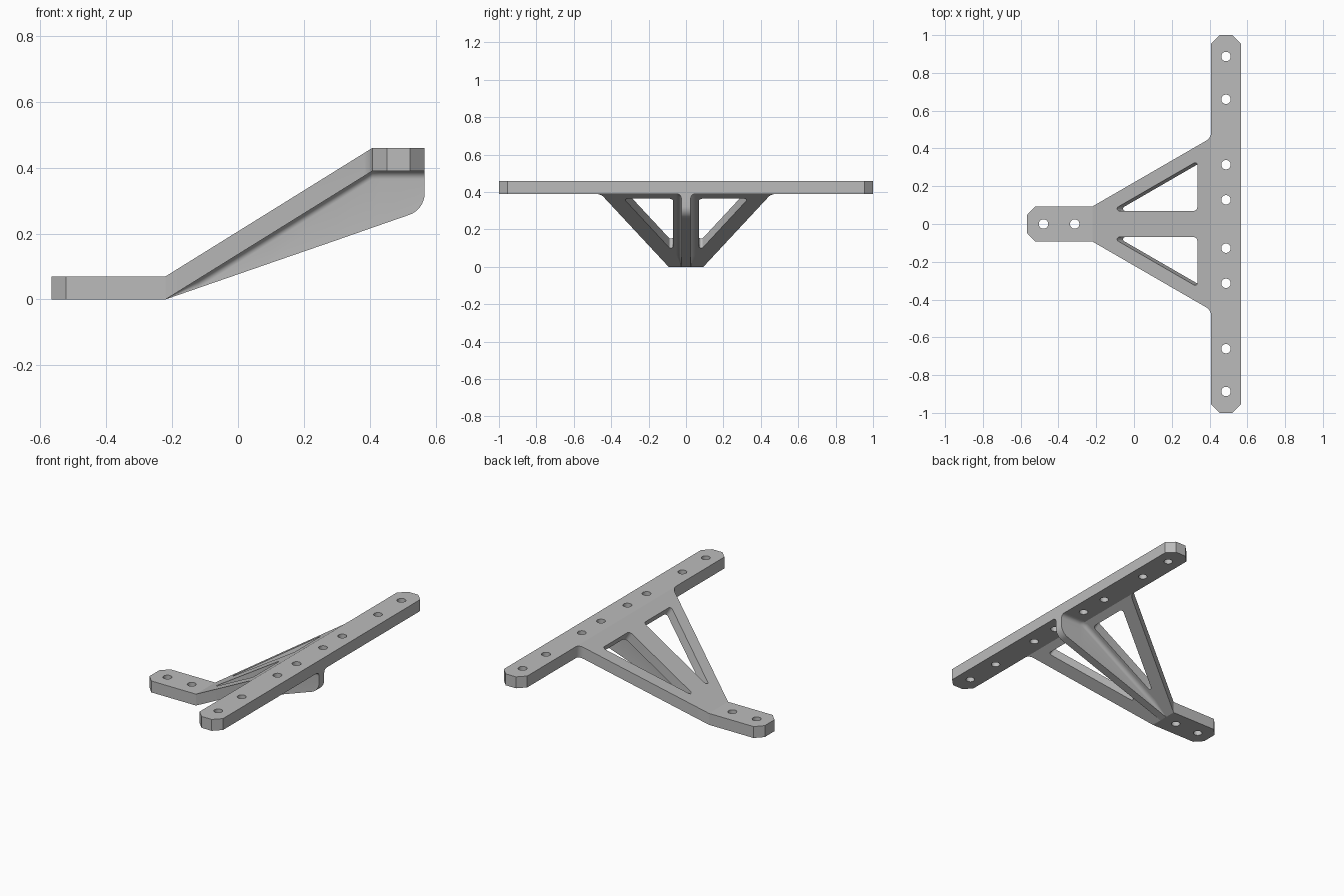
import bpy, bmesh, math
from mathutils import Vector

if "Cube" in bpy.data.objects:
    bpy.data.objects.remove(bpy.data.objects["Cube"])

metal = bpy.data.materials.new("plain_grey")
metal.diffuse_color = (0.5, 0.5, 0.5, 1)
metal.use_nodes = True
metal.node_tree.nodes["Principled BSDF"].inputs["Base Color"].default_value = metal.diffuse_color


def rounded(corners, steps=8):
    """Polygon from (x, y, radius) corners, with a tangent arc at each radius."""
    out = []
    for i, (x, y, r) in enumerate(corners):
        p = Vector((x, y))
        if r == 0:
            out.append(p)
            continue
        a = (Vector(corners[i - 1][:2]) - p).normalized()
        b = (Vector(corners[(i + 1) % len(corners)][:2]) - p).normalized()
        half = a.angle(b) / 2
        centre = p + (a + b).normalized() * (r / math.sin(half))
        start = p + a * (r / math.tan(half)) - centre
        end = p + b * (r / math.tan(half)) - centre
        sweep = start.angle(end)
        for k in range(steps + 1):
            t = k / steps
            out.append(centre + (start * math.sin((1 - t) * sweep)
                                 + end * math.sin(t * sweep)) / math.sin(sweep))
    return out


def loft(name, rings):
    """Closed solid through matching rings of points."""
    bm = bmesh.new()
    loops = [[bm.verts.new(p) for p in ring] for ring in rings]
    n = len(loops[0])
    for a, b in zip(loops, loops[1:]):
        for i in range(n):
            bm.faces.new((a[i], a[(i + 1) % n], b[(i + 1) % n], b[i]))
    bm.faces.new(loops[0])
    bm.faces.new(loops[-1])
    bmesh.ops.recalc_face_normals(bm, faces=bm.faces)
    mesh = bpy.data.meshes.new(name)
    bm.to_mesh(mesh)
    bm.free()
    mesh.materials.append(metal)
    obj = bpy.data.objects.new(name, mesh)
    bpy.context.collection.objects.link(obj)
    return obj


def boolean(target, cutter, operation):
    bpy.context.view_layer.objects.active = target
    mod = target.modifiers.new("cut", 'BOOLEAN')
    mod.object, mod.operation, mod.solver = cutter, operation, 'EXACT'
    bpy.ops.object.modifier_apply(modifier=mod.name)
    bpy.data.objects.remove(cutter)


def smooth(obj):
    bpy.ops.object.select_all(action='DESELECT')
    obj.select_set(True)
    bpy.context.view_layer.objects.active = obj
    bpy.ops.object.shade_smooth_by_angle(angle=math.radians(30))


# Main dimensions
END, BAR, BEND = 0.567, 0.408, -0.22
THICK, RISE = 0.07, 0.39
SLOPE = RISE / (BAR - BEND)


def underside(x):
    return min(max((x - BEND) * SLOPE, 0), RISE)


# Bent plate: T-shaped plan intersected with the stepped side profile
half = [(-END, 0.047, 0), (-0.523, 0.093, 0), (BEND, 0.093, 0),
        (BAR, 0.456, 0.05), (BAR, 0.955, 0), (0.453, 1, 0),
        (0.522, 1, 0), (END, 0.955, 0)]
plan = rounded(half + [(x, -y, r) for x, y, r in reversed(half)])
plate = loft("bracket_plate", [[(p.x, p.y, z) for p in plan] for z in (-0.1, 0.6)])
under = [(-0.7, 0), (BEND, 0), (BAR, RISE), (0.7, RISE)]
side = under + [(x, z + THICK) for x, z in reversed(under)]
boolean(plate, loft("side_cutter", [[(x, y, z) for x, z in side] for y in (-1.2, 1.2)]),
        'INTERSECT')

# Triangular windows, cut square to the sloping arm
normal = Vector((-SLOPE, 0, 1)).normalized()
for s in (1, -1):
    tri = rounded([(-0.122, 0.069, 0.012), (0.335, 0.069, 0.02), (0.335, 0.333, 0.012)])
    rings = [[Vector((p.x, p.y * s, (p.x - BEND) * SLOPE + THICK)) + normal * d for p in tri]
             for d in (0.05, -0.12)]
    boolean(plate, loft("window_cutter", rings), 'DIFFERENCE')

# Screw holes along the bar and the foot
holes = [(0.487, s * y) for y in (0.128, 0.314, 0.66, 0.887) for s in (1, -1)]
holes += [(-0.479, 0), (-0.314, 0)]
for hx, hy in holes:
    circle = [(hx + 0.025 * math.cos(k * math.tau / 32), hy + 0.025 * math.sin(k * math.tau / 32))
              for k in range(32)]
    boolean(plate, loft("hole_cutter", [[(x, y, z) for x, y in circle] for z in (-0.1, 0.6)]),
            'DIFFERENCE')
smooth(plate)

# Stiffening rib with filleted join, lofted along the underside
W, R = 0.025, 0.025
lower = [(BEND, 0), (-0.18, 0.0139), (-0.12, 0.0347), (0.1, 0.111), (0.3, 0.18),
         (0.39, 0.2115), (BAR, 0.2178), (0.43, 0.2255)]
nose = rounded([(0.43, 0.2255, 0), (END, 0.273, 0.07), (END, RISE, 0)])
lower += [(p.x, p.y) for p in nose[1:-1]]
rings = []
for x, z in lower:
    top = underside(x)
    r = min(R, (top - z) * 0.9)
    sec = [(W + r, top + 0.02)]
    for k in range(7):
        a = k / 6 * math.pi / 2
        sec.append((W + r - r * math.sin(a), top - r + r * math.cos(a)))
    sec.append((W, z))
    rings.append([(x, y, h) for y, h in sec] + [(x, -y, h) for y, h in reversed(sec)])
rib = loft("stiffening_rib", rings)
smooth(rib)
